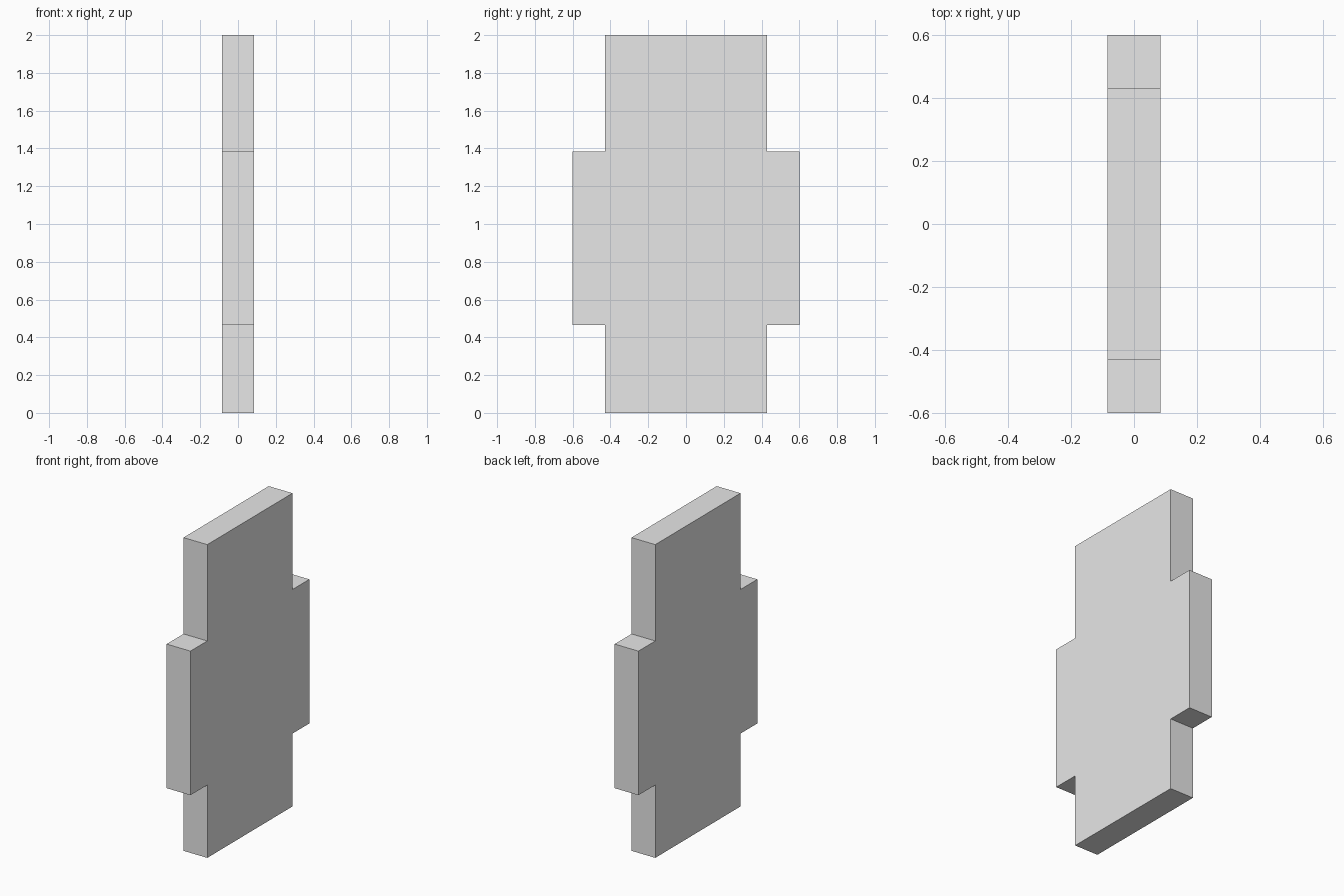
import bpy
import bmesh

cube = bpy.data.objects.get("Cube")
if cube:
    bpy.data.objects.remove(cube, do_unlink=True)

# Plain light grey material
grey = bpy.data.materials.new("light_grey")
grey.use_nodes = True
colour = (0.8, 0.8, 0.8, 1.0)
grey.diffuse_color = colour
grey.node_tree.nodes["Principled BSDF"].inputs["Base Color"].default_value = colour

# Half outline of the stepped slab (y, z), mirrored across y = 0
HALF_THICKNESS = 0.084
half = [(0.43, 0), (0.43, 0.465), (0.6, 0.465),
        (0.6, 1.385), (0.43, 1.385), (0.43, 2)]
outline = half + [(-y, z) for y, z in reversed(half)]

# Extrude the outline through its thickness along x
bm = bmesh.new()
face = bm.faces.new([bm.verts.new((-HALF_THICKNESS, y, z)) for y, z in outline])
extruded = bmesh.ops.extrude_face_region(bm, geom=[face], use_keep_orig=True)
moved = [g for g in extruded["geom"] if isinstance(g, bmesh.types.BMVert)]
bmesh.ops.translate(bm, verts=moved, vec=(2 * HALF_THICKNESS, 0, 0))
bmesh.ops.recalc_face_normals(bm, faces=bm.faces)

mesh = bpy.data.meshes.new("stepped_panel")
bm.to_mesh(mesh)
bm.free()
mesh.materials.append(grey)
panel = bpy.data.objects.new("stepped_panel", mesh)
bpy.context.collection.objects.link(panel)
